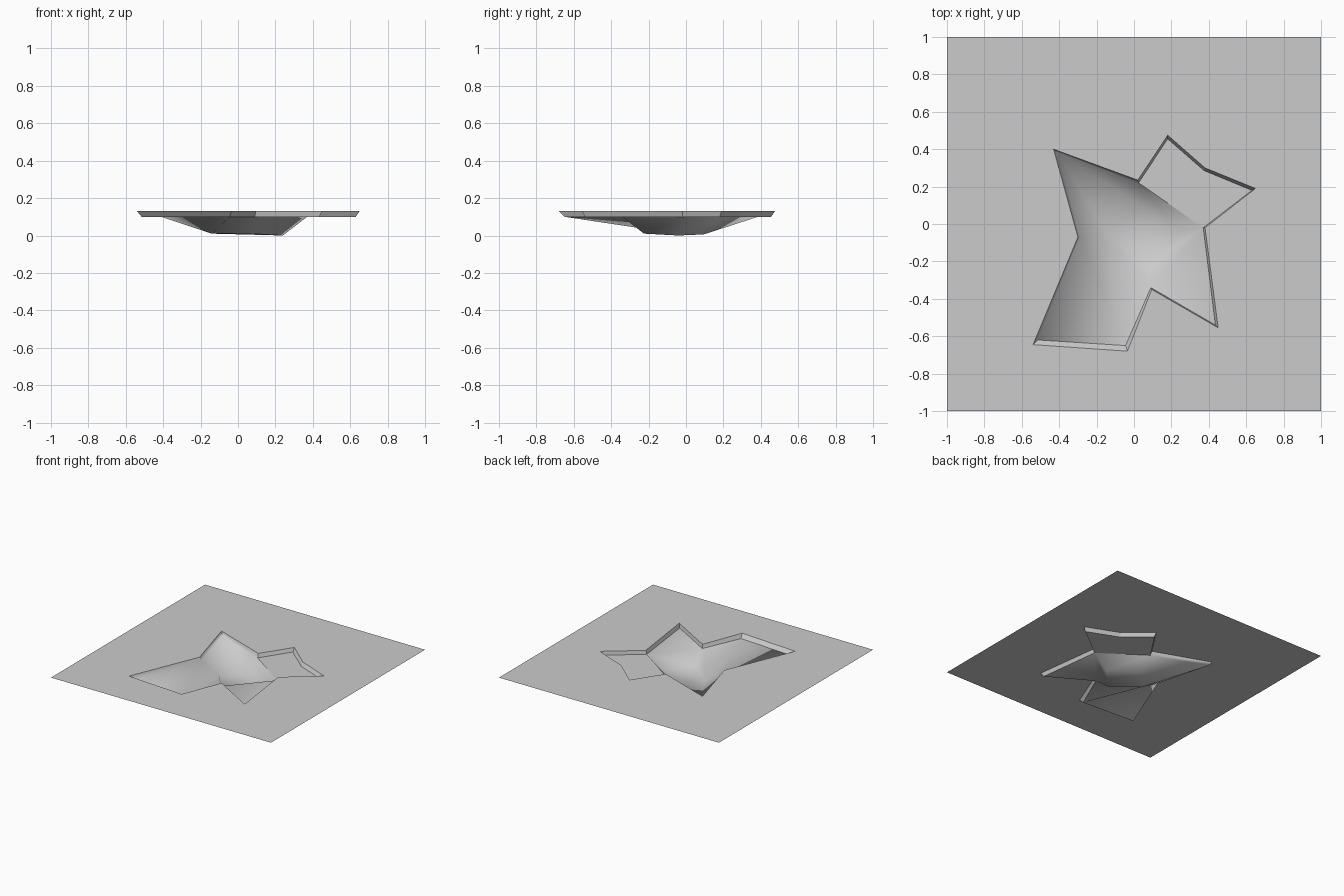
import bpy, bmesh

cube = bpy.data.objects.get("Cube")
if cube:
    bpy.data.objects.remove(cube, do_unlink=True)

TOP, LEDGE = 0.13, 0.1

grey = bpy.data.materials.new("plain_grey")
grey.use_nodes = True
colour = (0.6, 0.6, 0.6, 1)
grey.diffuse_color = colour
grey.node_tree.nodes["Principled BSDF"].inputs["Base Color"].default_value = colour

# Jagged crater outline: rim corner, then matching ledge corner
corners = [
    ((-.43, .40), (-.41, .385)), ((.02, .235), (.025, .22)),
    ((.18, .475), (.18, .455)), ((.38, .30), (.375, .285)),
    ((.65, .19), (.63, .18)), ((.38, -.02), (.37, -.02)),
    ((.45, -.555), (.435, -.54)), ((.095, -.35), (.09, -.34)),
    ((-.035, -.68), (-.045, -.65)), ((-.54, -.645), (-.515, -.62)),
    ((-.30, -.07), (-.29, -.07)),
]

bm = bmesh.new()
rim = [bm.verts.new((*r, TOP)) for r, _ in corners]
ledge = [bm.verts.new((*l, LEDGE)) for _, l in corners]
n = len(corners)

# Flat ground sheet with the outline left open
square = [bm.verts.new((x, y, TOP)) for x, y in ((-1, -1), (1, -1), (1, 1), (-1, 1))]
edges = [bm.edges.new((loop[i], loop[(i + 1) % len(loop)]))
         for loop in (square, rim) for i in range(len(loop))]
bmesh.ops.triangle_fill(bm, edges=edges, use_beauty=True, normal=(0, 0, 1))

# Short sloping walls under the rim
for i in range(n):
    j = (i + 1) % n
    bm.faces.new((rim[i], rim[j], ledge[j], ledge[i]))

# Flat ledges in the outer points
for ids in ((1, 2, 3, 4, 5), (5, 6, 7), (8, 9, 10)):
    bm.faces.new([ledge[i] for i in reversed(ids)])

# Sunken bowl: four low corners joined to the ledge corners
east, north, west, south = [bm.verts.new(p) for p in (
    (.24, -.04, 0), (.035, .095, .006), (-.14, -.05, .01), (.07, -.225, .01))]
p = ledge
for f in ((p[0], p[1], north), (p[0], north, west), (p[0], west, p[10]),
          (p[1], p[5], east, north), (p[5], p[7], south, east),
          (p[7], p[8], west), (p[7], west, south), (p[8], p[10], west),
          (east, south, west), (east, west, north)):
    bm.faces.new(f)

# Make everything face upward and shade smooth, with crisp rim and ledge edges
bm.normal_update()
for f in bm.faces:
    if f.normal.z < 0:
        f.normal_flip()
    f.smooth = True
soft = {frozenset((p[a], p[b])) for a, b in ((0, 1), (0, 10), (9, 10))}
crisp = [frozenset((p[i], p[(i + 1) % n])) for i in range(n)] + [frozenset((p[1], p[5]))]
for e in bm.edges:
    pair = frozenset(e.verts)
    on_rim = all(v in rim for v in e.verts)
    on_wall = any(v in rim for v in e.verts) and any(v in ledge for v in e.verts)
    if on_rim or on_wall or (pair in crisp and pair not in soft):
        e.smooth = False

mesh = bpy.data.meshes.new("cratered_ground")
bm.to_mesh(mesh)
bm.free()
mesh.materials.append(grey)
bpy.context.collection.objects.link(bpy.data.objects.new("cratered_ground", mesh))
